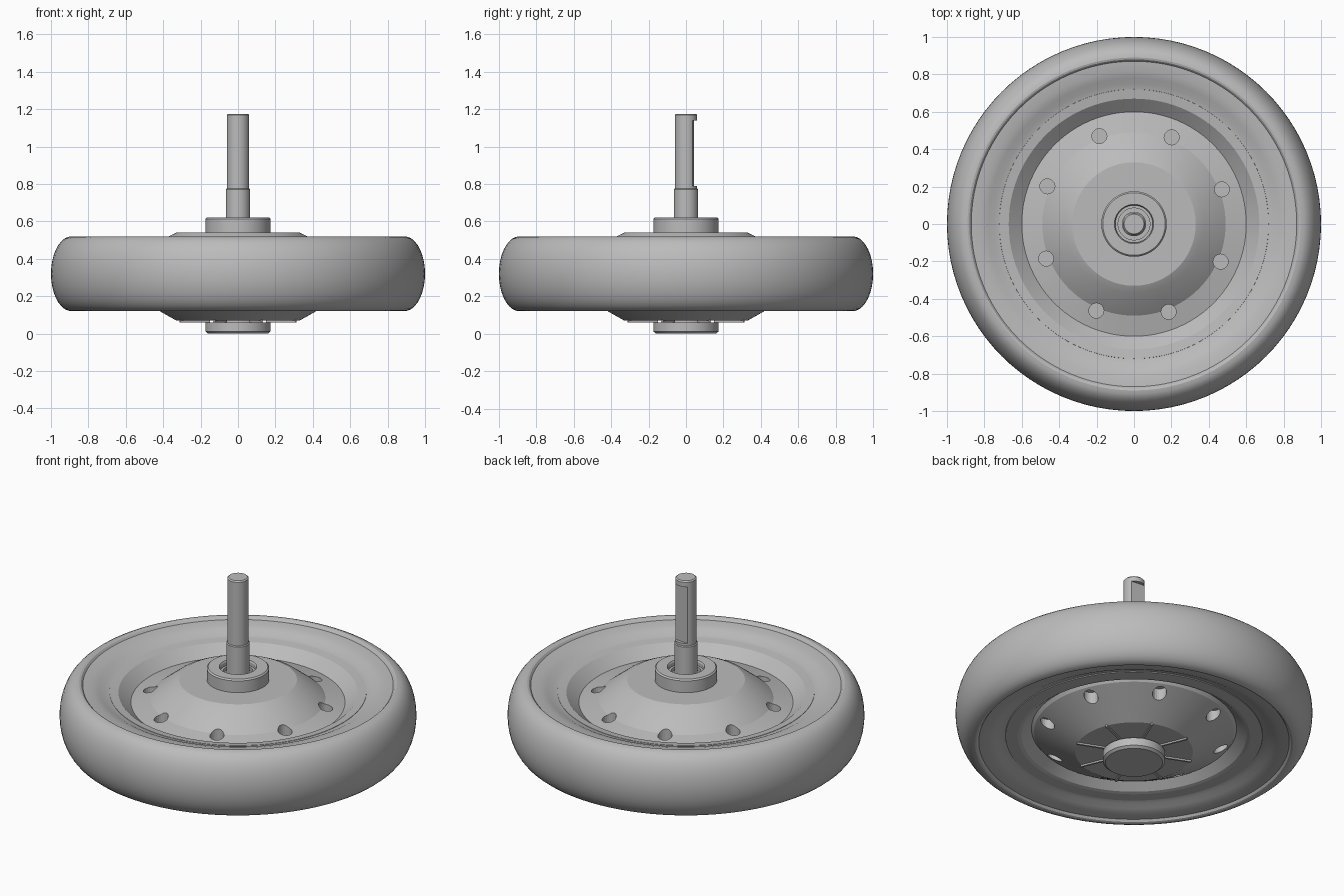
import bpy, bmesh, math
from mathutils import Matrix

cube = bpy.data.objects.get("Cube")
if cube:
    bpy.data.objects.remove(cube, do_unlink=True)

grey = bpy.data.materials.new("plain_grey")
grey.use_nodes = True
COLOUR = (0.5, 0.5, 0.5, 1)
grey.diffuse_color = COLOUR
grey.node_tree.nodes["Principled BSDF"].inputs["Base Color"].default_value = COLOUR


def finish(name, bm):
    bmesh.ops.recalc_face_normals(bm, faces=bm.faces)
    mesh = bpy.data.meshes.new(name)
    bm.to_mesh(mesh)
    bm.free()
    mesh.materials.append(grey)
    obj = bpy.data.objects.new(name, mesh)
    bpy.context.collection.objects.link(obj)
    return obj


def smooth(obj, angle=25):
    bpy.ops.object.select_all(action='DESELECT')
    obj.select_set(True)
    bpy.context.view_layer.objects.active = obj
    bpy.ops.object.shade_smooth_by_angle(angle=math.radians(angle))


def lathe(name, profile, closed=False, steps=96):
    """Spin a radius/height profile about the vertical axis."""
    bm = bmesh.new()
    verts = [bm.verts.new((r, 0, z)) for r, z in profile]
    pairs = list(zip(verts, verts[1:] + verts[:1]))
    edges = [bm.edges.new(p) for p in (pairs if closed else pairs[:-1])]
    bmesh.ops.spin(bm, geom=verts + edges, cent=(0, 0, 0), axis=(0, 0, 1),
                   angle=2 * math.pi, steps=steps)
    bmesh.ops.remove_doubles(bm, verts=bm.verts, dist=0.0005)
    return finish(name, bm)


def cut(target, cutter):
    cutter.hide_render = True
    cutter.hide_set(True)
    mod = target.modifiers.new("cut", 'BOOLEAN')
    mod.operation = 'DIFFERENCE'
    mod.solver = 'EXACT'
    mod.object = cutter
    bpy.context.view_layer.update()
    result = bpy.data.meshes.new_from_object(
        target.evaluated_get(bpy.context.evaluated_depsgraph_get()))
    target.modifiers.clear()
    target.data = result
    bpy.data.objects.remove(cutter, do_unlink=True)


# Tyre: bulging tread with a hollowed sidewall on both sides
MID = 0.32
tread = [(0.89 + 0.11 * math.cos(a), MID + 0.2 * math.sin(a))
         for a in (math.radians(-90 + 10 * i) for i in range(19))]
wall = [(0.88, 0.197), (0.87, 0.185), (0.82, 0.18), (0.78, 0.168),
        (0.75, 0.152), (0.72, 0.145)]
tyre = lathe("tyre", tread + [(r, MID + z) for r, z in wall]
             + [(r, MID - z) for r, z in reversed(wall)], closed=True)
smooth(tyre)

# Wheel disc: rim lip, trough and raised centre on each side
disc = lathe("wheel_disc", [
    (0, 0.54), (0.33, 0.54), (0.37, 0.52), (0.49, 0.425), (0.60, 0.40), (0.67, 0.46),
    (0.72, 0.467), (0.725, 0.45), (0.725, 0.19), (0.72, 0.17), (0.65, 0.17),
    (0.63, 0.175), (0.575, 0.22), (0.56, 0.20), (0.33, 0.07), (0, 0.07)])

# Ring of blind bolt holes in both faces
bm = bmesh.new()
for i in range(8):
    a = math.radians(21.5 + 45 * i)
    for z in (0.44, 0.15):
        bmesh.ops.create_cone(
            bm, cap_ends=True, segments=20, radius1=0.04, radius2=0.04, depth=0.14,
            matrix=Matrix.Translation((0.505 * math.cos(a), 0.505 * math.sin(a), z)))
cut(disc, finish("hole_cutter", bm))
smooth(disc, 12)

# Thin ribs around the lower hub
bm = bmesh.new()
for i in range(8):
    place = (Matrix.Rotation(math.radians(22.5 + 45 * i), 4, 'Z')
             @ Matrix.Translation((0.25, 0, 0.075)) @ Matrix.Diagonal((0.17, 0.012, 0.03, 1)))
    bmesh.ops.create_cube(bm, size=1, matrix=place)
finish("lower_ribs", bm)

# Bearing collar with a stepped recess
collar = lathe("bearing_collar", [
    (0.175, 0.53), (0.175, 0.612), (0.167, 0.62), (0.105, 0.62), (0.10, 0.612),
    (0.10, 0.59), (0.085, 0.59), (0.085, 0.57), (0.05, 0.57), (0.05, 0.53)], closed=True)
smooth(collar)

# Lower hub cap on a short neck
cap = lathe("lower_cap", [(0, 0), (0.16, 0), (0.175, 0.012), (0.175, 0.06),
                          (0.13, 0.06), (0.13, 0.08), (0, 0.08)])
smooth(cap)

# Stepped axle shaft
shaft = lathe("axle_shaft", [(0, 0.5), (0.065, 0.5), (0.065, 0.77), (0.06, 0.775),
                             (0.06, 1.168), (0.053, 1.175), (0, 1.175)], steps=48)
# Long flat milled into the side of the shaft
bm = bmesh.new()
bmesh.ops.create_cube(bm, size=1, matrix=Matrix.Rotation(math.radians(85), 4, 'Z')
                      @ Matrix.Translation((0.09, 0, 0.965))
                      @ Matrix.Diagonal((0.1, 0.2, 0.35, 1)))
cut(shaft, finish("flat_cutter", bm))
smooth(shaft)
